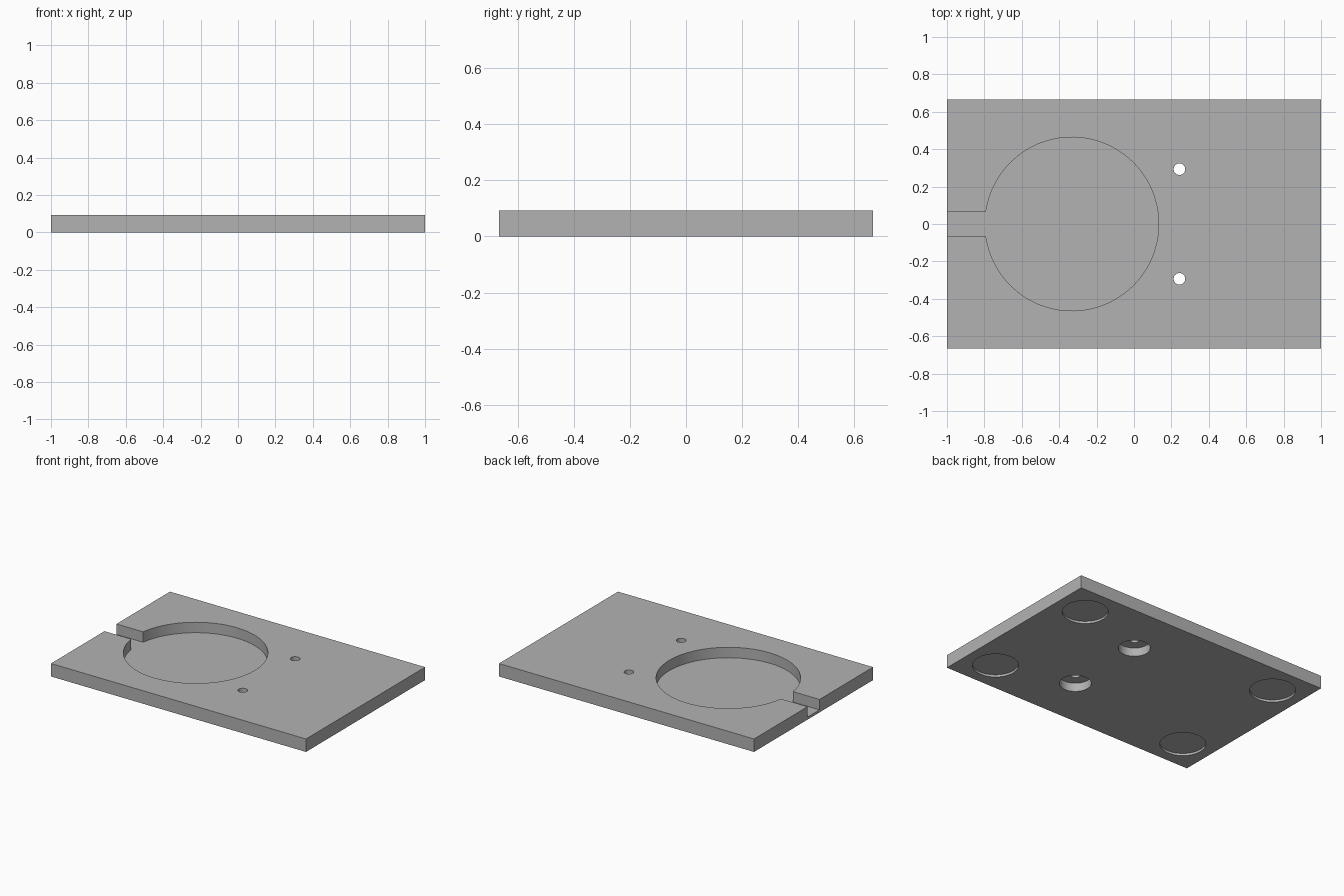
import bpy
import bmesh
from math import asin, cos, sin, tau

cube = bpy.data.objects.get("Cube")
if cube:
    bpy.data.objects.remove(cube, do_unlink=True)

LENGTH, WIDTH, HEIGHT = 2.0, 1.333, 0.092
FLOOR = 0.018          # thickness left under the round pocket
SEGMENTS = 96

grey = bpy.data.materials.new("plain grey")
grey.use_nodes = True
colour = (0.45, 0.45, 0.45, 1.0)
grey.diffuse_color = colour
grey.node_tree.nodes["Principled BSDF"].inputs["Base Color"].default_value = colour


def prism(name, outline, bottom, top):
    """Extrude a flat counter-clockwise outline from bottom to top."""
    bm = bmesh.new()
    base = bm.faces.new([bm.verts.new((x, y, bottom)) for x, y in outline])
    extruded = bmesh.ops.extrude_face_region(bm, geom=[base], use_keep_orig=True)
    moved = [v for v in extruded["geom"] if isinstance(v, bmesh.types.BMVert)]
    bmesh.ops.translate(bm, verts=moved, vec=(0, 0, top - bottom))
    bmesh.ops.recalc_face_normals(bm, faces=bm.faces)
    mesh = bpy.data.meshes.new(name)
    bm.to_mesh(mesh)
    bm.free()
    mesh.materials.append(grey)
    obj = bpy.data.objects.new(name, mesh)
    bpy.context.collection.objects.link(obj)
    return obj


def arc(cx, cy, radius, start=0.0, end=tau, closed=True):
    steps = SEGMENTS if closed else SEGMENTS - 1
    angles = [start + (end - start) * i / steps for i in range(SEGMENTS)]
    return [(cx + radius * cos(a), cy + radius * sin(a)) for a in angles]


# Base plate
x, y = LENGTH / 2, WIDTH / 2
plate = prism("base_plate", [(-x, -y), (x, -y), (x, y), (-x, y)], 0, HEIGHT)
cutters = []

# Round pocket with a slot running out through the short side
radius, half_slot = 0.464, 0.067
opening = asin(half_slot / radius)
keyhole = arc(-0.332, 0, radius, -tau / 2 + opening, tau / 2 - opening, False)
keyhole += [(-1.1, half_slot), (-1.1, -half_slot)]
cutters.append(prism("pocket_cutter", keyhole, FLOOR, HEIGHT + 0.1))

for side in (-1, 1):
    # Screw hole with a wide counterbore from below
    cutters.append(prism("bore_cutter", arc(0.243, side * 0.293, 0.102), -0.1, 0.06))
    cutters.append(prism("hole_cutter", arc(0.243, side * 0.293, 0.031), -0.2, 0.2))
    # Shallow foot recesses near the corners
    for end in (-1, 1):
        cutters.append(prism("foot_cutter", arc(end * 0.781, side * 0.446, 0.147), -0.1, 0.016))

# Cut everything, then drop the cutters
bpy.ops.object.select_all(action="DESELECT")
bpy.context.view_layer.objects.active = plate
plate.select_set(True)
for cutter in cutters:
    cutter.hide_render = True
    cut = plate.modifiers.new("cut", "BOOLEAN")
    cut.operation = "DIFFERENCE"
    cut.solver = "EXACT"
    cut.object = cutter
    bpy.ops.object.modifier_apply(modifier=cut.name)
    bpy.data.objects.remove(cutter, do_unlink=True)

bpy.ops.object.shade_smooth_by_angle(angle=0.5)
